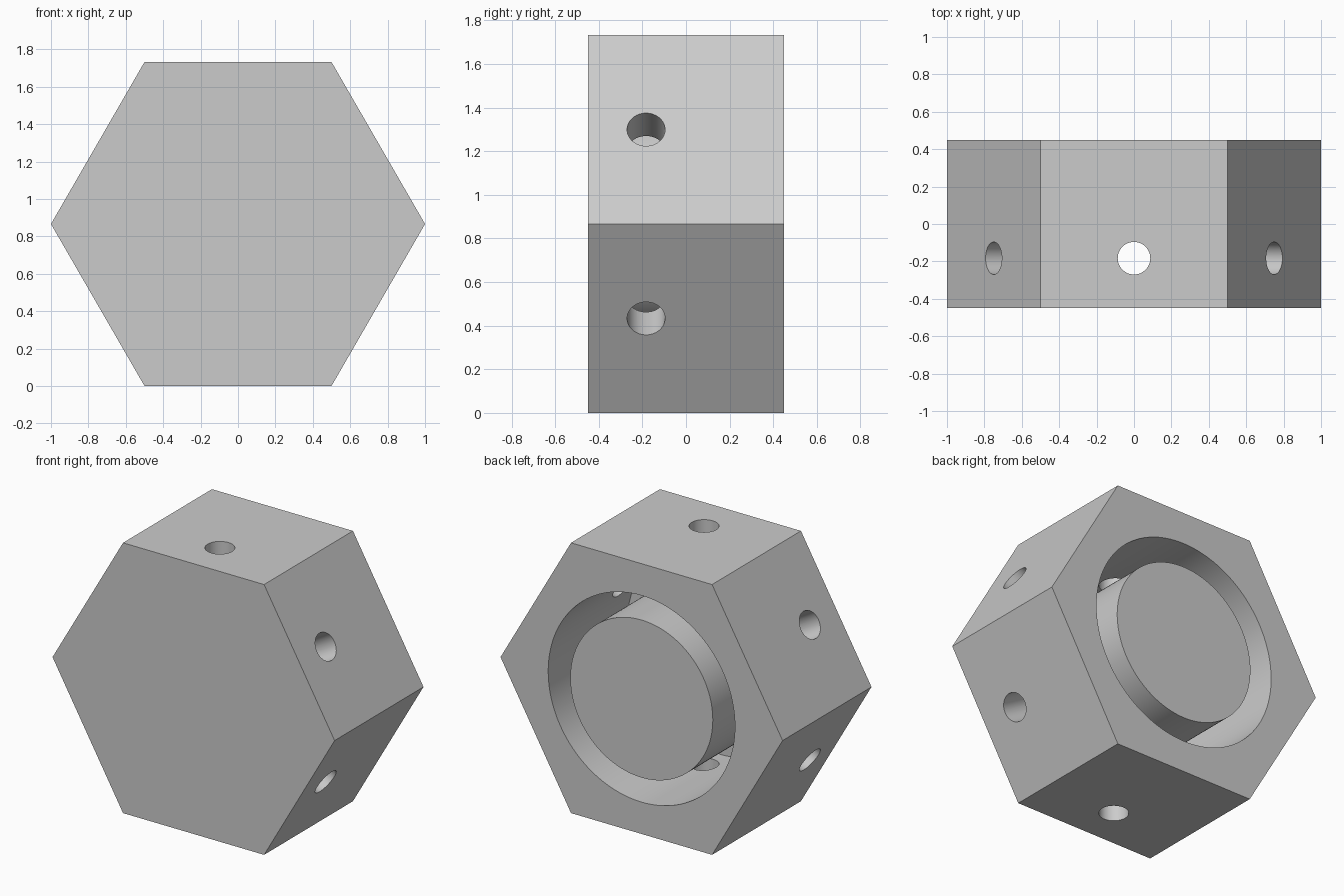
import bpy
import bmesh
from math import sin, cos, pi, sqrt, radians
from mathutils import Matrix, Vector

if "Cube" in bpy.data.objects:
    bpy.data.objects.remove(bpy.data.objects["Cube"], do_unlink=True)

HEIGHT = sqrt(3) / 2          # centre height, also the apothem
HALF = 0.45                   # half depth
GROOVE_OUT, GROOVE_IN, GROOVE_FLOOR = 0.662, 0.505, -0.35
HOLE_Y, HOLE_R = -0.183, 0.087

grey = bpy.data.materials.new("plain_grey")
grey.use_nodes = True
colour = (0.6, 0.6, 0.6, 1)
grey.diffuse_color = colour
grey.node_tree.nodes["Principled BSDF"].inputs["Base Color"].default_value = colour


def add_object(name, bm):
    bmesh.ops.recalc_face_normals(bm, faces=bm.faces)
    mesh = bpy.data.meshes.new(name)
    bm.to_mesh(mesh)
    bm.free()
    mesh.materials.append(grey)
    obj = bpy.data.objects.new(name, mesh)
    bpy.context.collection.objects.link(obj)
    return obj


def hex_prism(name):
    bm = bmesh.new()
    ring = [bm.verts.new((cos(i * pi / 3), -HALF, HEIGHT + sin(i * pi / 3)))
            for i in range(6)]
    face = bm.faces.new(ring)
    out = bmesh.ops.extrude_face_region(bm, geom=[face])
    verts = [v for v in out["geom"] if isinstance(v, bmesh.types.BMVert)]
    bmesh.ops.translate(bm, verts=verts, vec=(0, 2 * HALF, 0))
    return add_object(name, bm)


def ring_cutter(name):
    # Rectangular section revolved about the depth axis
    bm = bmesh.new()
    top = HALF + 0.1
    section = [(GROOVE_IN, GROOVE_FLOOR), (GROOVE_OUT, GROOVE_FLOOR),
               (GROOVE_OUT, top), (GROOVE_IN, top)]
    verts = [bm.verts.new((r, y, HEIGHT)) for r, y in section]
    edges = [bm.edges.new((verts[i], verts[(i + 1) % 4])) for i in range(4)]
    bmesh.ops.spin(bm, geom=verts + edges, cent=(0, 0, HEIGHT), axis=(0, 1, 0),
                   angle=2 * pi, steps=128, use_merge=True)
    bmesh.ops.remove_doubles(bm, verts=bm.verts, dist=1e-5)
    return add_object(name, bm)


def hole_cutter(name, angle):
    # Long drill passing straight through from one flat to the opposite one
    axis = Vector((cos(angle), 0, sin(angle)))
    turn = axis.to_track_quat('Z', 'Y').to_matrix().to_4x4()
    bm = bmesh.new()
    bmesh.ops.create_cone(bm, cap_ends=True, segments=48, radius1=HOLE_R,
                          radius2=HOLE_R, depth=2.4,
                          matrix=Matrix.Translation((0, HOLE_Y, HEIGHT)) @ turn)
    return add_object(name, bm)


def cut(body, cutter):
    cutter.hide_render = True
    mod = body.modifiers.new("cut", 'BOOLEAN')
    mod.operation = 'DIFFERENCE'
    mod.solver = 'EXACT'
    mod.object = cutter
    bpy.context.view_layer.objects.active = body
    bpy.ops.object.modifier_apply(modifier=mod.name)
    bpy.data.objects.remove(cutter, do_unlink=True)


# Hexagonal body with a ring groove at the back and three cross holes
body = hex_prism("hexagonal_body")
cut(body, ring_cutter("groove_cutter"))
for degrees in (30, 90, 150):
    cut(body, hole_cutter("hole_cutter", radians(degrees)))

# Smooth round walls, crisp edges
bpy.ops.object.select_all(action='DESELECT')
body.select_set(True)
bpy.context.view_layer.objects.active = body
bpy.ops.object.shade_smooth_by_angle(angle=radians(30))
